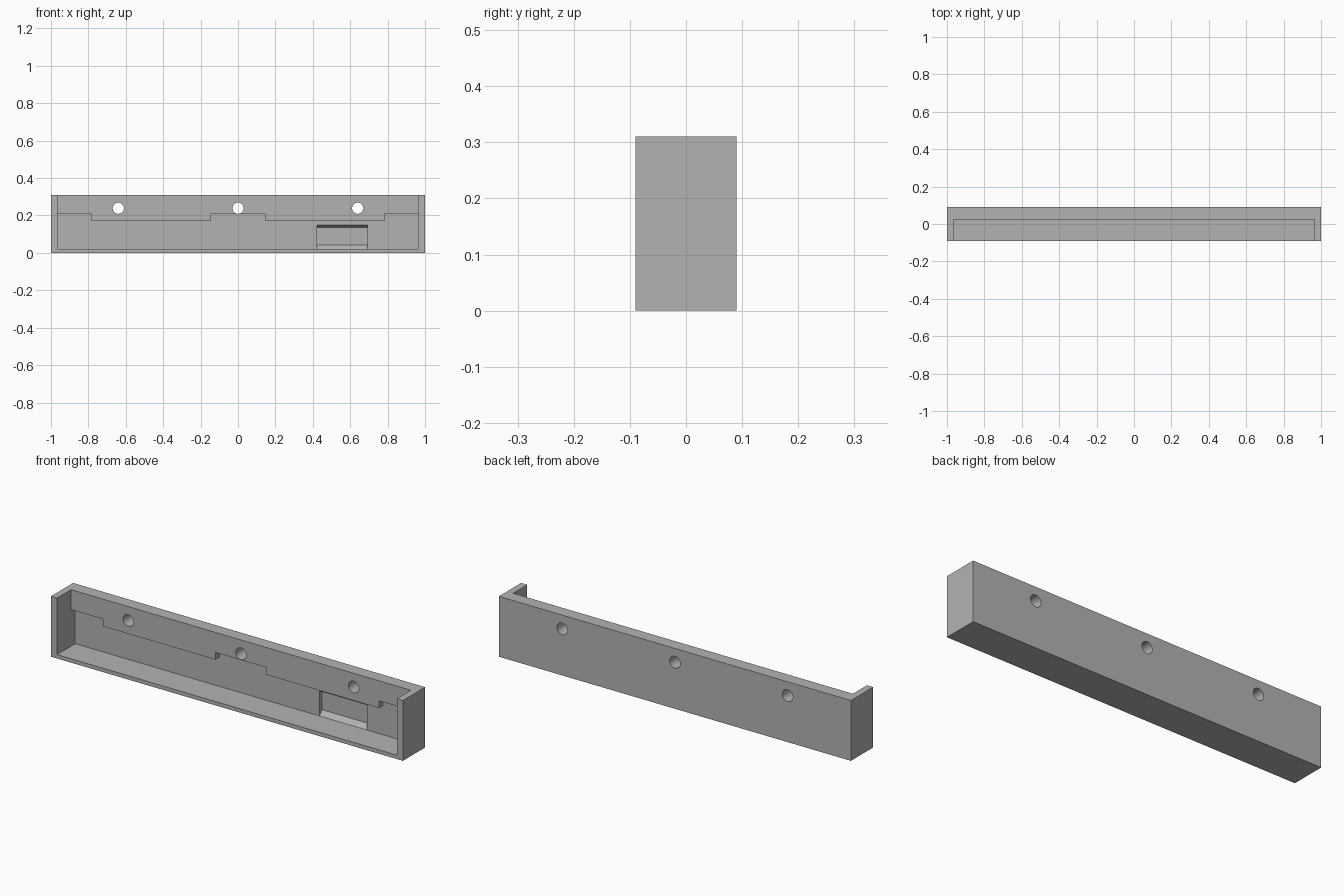
import bpy
import bmesh
from mathutils import Matrix

cube = bpy.data.objects.get("Cube")
if cube:
    bpy.data.objects.remove(cube, do_unlink=True)

# Main sizes
HALF_X, HALF_Y, HEIGHT = 1.0, 0.09, 0.31
INNER_X, FLOOR = 0.965, 0.02
LEDGE_Y, RECESS_Y, POCKET_Y = 0.024, 0.057, 0.08
OUT = 0.2  # overshoot of the cutters past open sides

grey = bpy.data.materials.new("plain grey")
grey.use_nodes = True
color = (0.45, 0.45, 0.45, 1.0)
grey.diffuse_color = color
grey.node_tree.nodes["Principled BSDF"].inputs["Base Color"].default_value = color


def finish(name, bm):
    bmesh.ops.recalc_face_normals(bm, faces=bm.faces)
    mesh = bpy.data.meshes.new(name)
    bm.to_mesh(mesh)
    bm.free()
    obj = bpy.data.objects.new(name, mesh)
    bpy.context.collection.objects.link(obj)
    mesh.materials.append(grey)
    return obj


def prism(name, points, move, offset):
    """Extrude a flat outline of 3D points by a vector."""
    bm = bmesh.new()
    face = bm.faces.new([bm.verts.new(p) for p in points])
    new = bmesh.ops.extrude_face_region(bm, geom=[face])["geom"]
    bmesh.ops.translate(bm, vec=move, verts=[v for v in new if isinstance(v, bmesh.types.BMVert)])
    return finish(name, bm)


def box(name, x0, x1, y0, y1, z0, z1):
    outline = [(x0, y0, z0), (x1, y0, z0), (x1, y0, z1), (x0, y0, z1)]
    return prism(name, outline, (0, y1 - y0, 0), 0)


def screw_hole(x):
    bm = bmesh.new()
    place = Matrix.Translation((x, 0.05, 0.239)) @ Matrix.Rotation(1.570796, 4, "X")
    bmesh.ops.create_cone(bm, cap_ends=True, segments=32, radius1=0.03, radius2=0.03,
                          depth=0.3, matrix=place)
    return finish("screw_hole_cutter", bm)


# Solid body of the housing
housing = box("housing", -HALF_X, HALF_X, -HALF_Y, HALF_Y, 0, HEIGHT)

# Main cavity, open at the front and top
cavity = box("cavity_cutter", -INNER_X, INNER_X, -OUT, LEDGE_Y, FLOOR, HEIGHT + OUT)

# Deeper recess in the back wall, with a notched upper edge
LOW, HIGH = 0.17, 0.207
steps = [(INNER_X, HIGH), (0.783, HIGH), (0.783, LOW), (0.146, LOW), (0.146, HIGH),
         (-0.146, HIGH), (-0.146, LOW), (-0.783, LOW), (-0.783, HIGH), (-INNER_X, HIGH)]
outline = [(-INNER_X, 0, FLOOR), (INNER_X, 0, FLOOR)] + [(x, 0, z) for x, z in steps]
recess = prism("recess_cutter", outline, (0, RECESS_Y, 0), 0)

# Small pocket with sloped top and bottom
profile = [(0, FLOOR), (RECESS_Y, FLOOR), (POCKET_Y, 0.043),
           (POCKET_Y, 0.135), (RECESS_Y, 0.148), (0, 0.148)]
pocket = prism("pocket_cutter", [(0.422, y, z) for y, z in profile], (0.27, 0, 0), 0)

cutters = [cavity, recess, pocket] + [screw_hole(x) for x in (-0.64, 0, 0.64)]
for cutter in cutters:
    cutter.hide_render = True
    mod = housing.modifiers.new(cutter.name, "BOOLEAN")
    mod.operation = "DIFFERENCE"
    mod.solver = "EXACT"
    mod.object = cutter

# Bake the cuts and drop the cutters
bpy.context.view_layer.update()
graph = bpy.context.evaluated_depsgraph_get()
baked = bpy.data.meshes.new_from_object(housing.evaluated_get(graph))
housing.modifiers.clear()
housing.data = baked
for cutter in cutters:
    bpy.data.objects.remove(cutter, do_unlink=True)

# Smooth hole walls, crisp edges elsewhere
bpy.ops.object.select_all(action="DESELECT")
housing.select_set(True)
bpy.context.view_layer.objects.active = housing
bpy.ops.object.shade_smooth_by_angle(angle=0.35)
